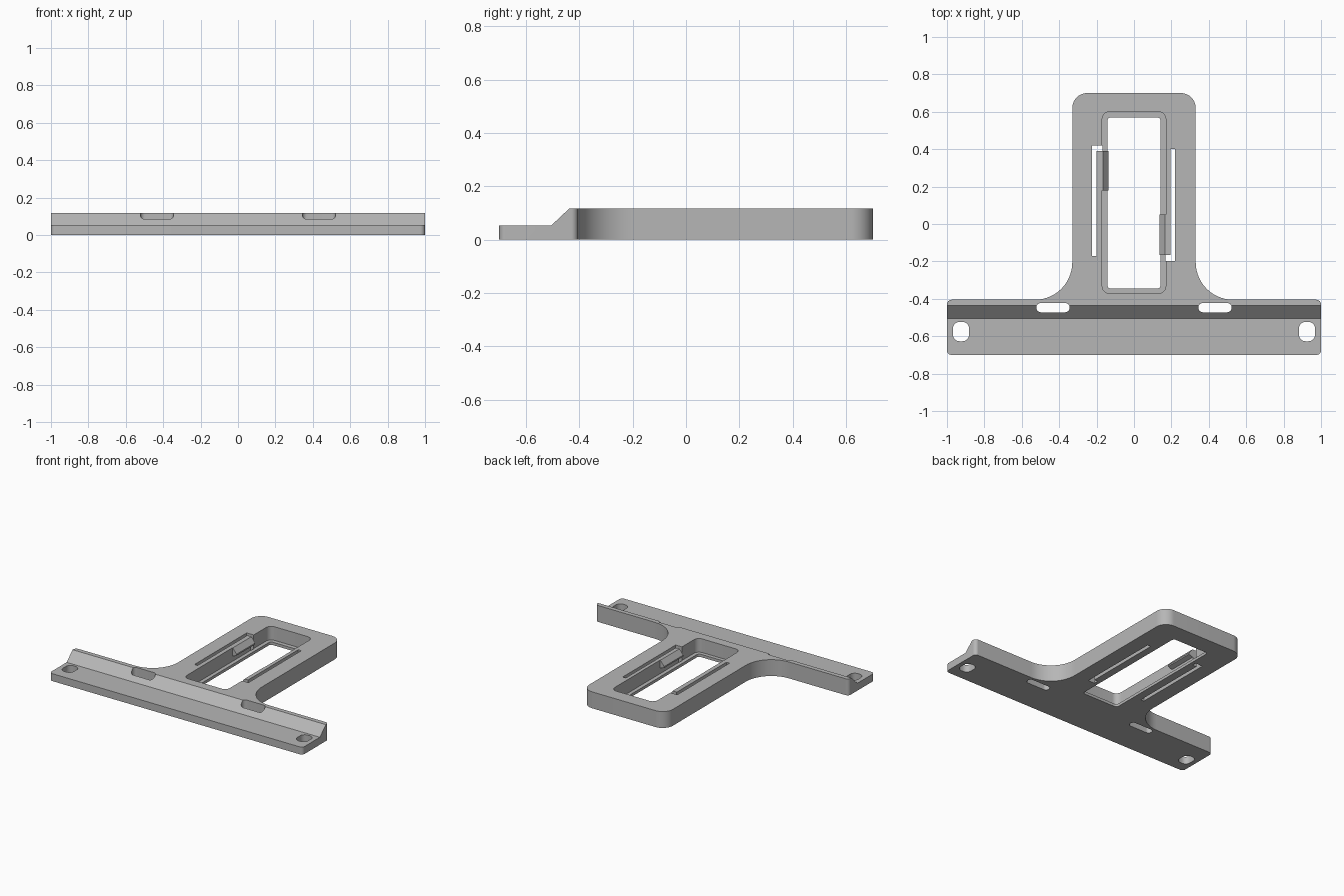
import bpy, bmesh, math
from mathutils import Vector, Matrix

cube = bpy.data.objects.get("Cube")
if cube:
    bpy.data.objects.remove(cube, do_unlink=True)

grey = bpy.data.materials.new("plain grey")
grey.use_nodes = True
colour = (0.47, 0.47, 0.47, 1)
grey.diffuse_color = colour
grey.node_tree.nodes["Principled BSDF"].inputs["Base Color"].default_value = colour

HEIGHT = 0.117
SIDES = (-1, 1)


def rounded(corners, steps=10):
    """Round each (x, y, radius) corner of a polygon with an arc."""
    points = []
    for i, (x, y, r) in enumerate(corners):
        p = Vector((x, y))
        if r == 0:
            points.append(p)
            continue
        a = (Vector(corners[i - 1][:2]) - p).normalized()
        b = (Vector(corners[(i + 1) % len(corners)][:2]) - p).normalized()
        half = a.angle(b) / 2
        centre = p + (a + b).normalized() * r / math.sin(half)
        start = p + a * r / math.tan(half) - centre
        end = p + b * r / math.tan(half) - centre
        turn = math.atan2(start.x * end.y - start.y * end.x, start.dot(end))
        for k in range(steps + 1):
            points.append(centre + Matrix.Rotation(turn * k / steps, 2) @ start)
    return points


def box(x0, x1, y0, y1, r=0):
    return rounded([(x0, y0, r), (x1, y0, r), (x1, y1, r), (x0, y1, r)])


def prism(name, points, low, high, axis="z"):
    """Extrude a profile along z (x, y points), x (y, z) or y (x, z)."""
    place = {"z": lambda p, h: (p[0], p[1], h),
             "x": lambda p, h: (h, p[0], p[1]),
             "y": lambda p, h: (p[0], h, p[1])}[axis]
    bm = bmesh.new()
    face = bm.faces.new([bm.verts.new(place(p, low)) for p in points])
    extruded = bmesh.ops.extrude_face_region(bm, geom=[face])
    for v in extruded["geom"]:
        if isinstance(v, bmesh.types.BMVert):
            v.co += Vector(place((0, 0), high - low))
    bmesh.ops.recalc_face_normals(bm, faces=bm.faces)
    mesh = bpy.data.meshes.new(name)
    bm.to_mesh(mesh)
    bm.free()
    mesh.materials.append(grey)
    obj = bpy.data.objects.new(name, mesh)
    bpy.context.collection.objects.link(obj)
    return obj


def activate(obj):
    bpy.ops.object.select_all(action="DESELECT")
    obj.select_set(True)
    bpy.context.view_layer.objects.active = obj


def cut(target, cutter):
    cutter.hide_render = True
    mod = target.modifiers.new("cut", "BOOLEAN")
    mod.operation, mod.solver, mod.object = "DIFFERENCE", "EXACT", cutter
    activate(target)
    bpy.ops.object.modifier_apply(modifier=mod.name)
    bpy.data.objects.remove(cutter, do_unlink=True)


# T-shaped plate: wide front flange flowing into the rear frame
half = [(1, -0.7, 0.025), (1, -0.405, 0.025), (0.33, -0.405, 0.2), (0.33, 0.7, 0.08)]
outline = rounded(half + [(-x, y, r) for x, y, r in reversed(half)], 14)
plate = prism("bracket_plate", outline, 0, HEIGHT)

# Thin front flange with a sloped step up to full height
step = [(-0.8, 0.053), (-0.505, 0.053), (-0.437, HEIGHT), (-0.437, 0.2), (-0.8, 0.2)]
cut(plate, prism("step_cutter", step, -1.1, 1.1, "x"))

# Window: upper pocket with a narrow lip left around the bottom
cut(plate, prism("pocket_cutter", box(-0.17, 0.17, -0.372, 0.6, 0.04), 0.02, 0.2))
cut(plate, prism("window_cutter", box(-0.143, 0.143, -0.345, 0.57, 0.02), -0.1, 0.2))

# Screw holes at the ends and slots through the slope
for s in SIDES:
    x = 0.925 * s
    cut(plate, prism("hole_cutter", box(x - 0.043, x + 0.043, -0.627, -0.523, 0.036), -0.1, 0.2))
    x = 0.433 * s
    cut(plate, prism("slot_cutter", box(x - 0.089, x + 0.089, -0.472, -0.422, 0.0245), -0.1, 0.2))

# L-shaped slits that free a spring arm on each side of the window
left_slit = [(-0.225, -0.17), (-0.2, -0.17), (-0.2, 0.39), (-0.168, 0.39),
             (-0.168, 0.42), (-0.225, 0.42)]
right_slit = [(0.22, 0.4), (0.195, 0.4), (0.195, -0.165), (0.168, -0.165),
              (0.168, -0.197), (0.22, -0.197)]
for slit in (left_slit, right_slit):
    cut(plate, prism("slit_cutter", slit, -0.1, 0.2))

# Snap hooks at the free ends of the arms
for name, s, y0, y1 in (("right_hook", -1, 0.18, 0.39), ("left_hook", 1, -0.165, 0.05)):
    wedge = [(s * 0.185, HEIGHT), (s * 0.167, HEIGHT), (s * 0.137, 0.08),
             (s * 0.137, 0.07), (s * 0.167, 0.06), (s * 0.185, 0.06)]
    prism(name, wedge, y0, y1, "y")

activate(plate)
bpy.ops.object.shade_smooth_by_angle(angle=math.radians(25))
